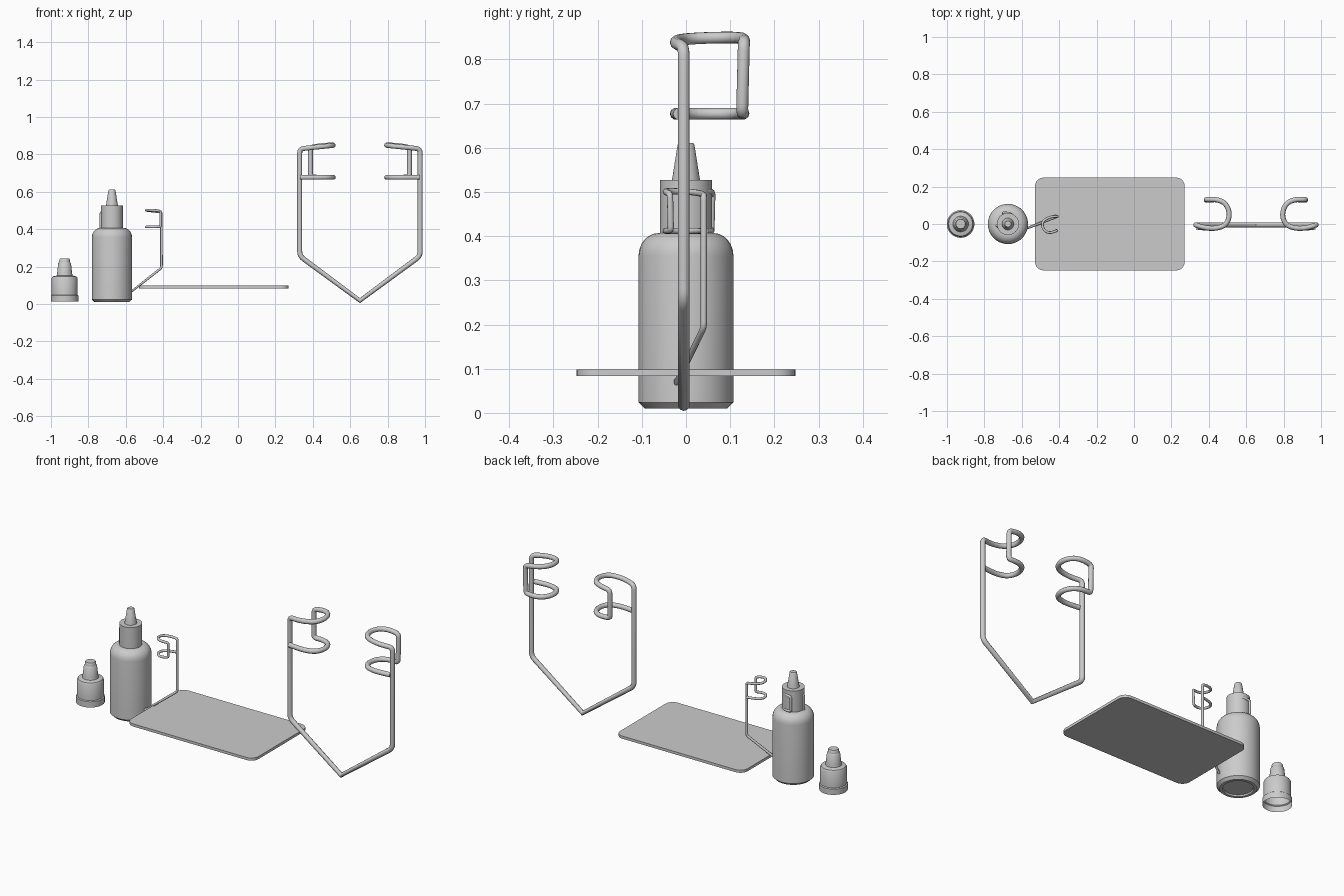
import bpy, bmesh, math
from mathutils import Vector

if "Cube" in bpy.data.objects:
    bpy.data.objects.remove(bpy.data.objects["Cube"])


def smooth(ob, angle=35):
    bpy.ops.object.select_all(action='DESELECT')
    ob.select_set(True)
    bpy.context.view_layer.objects.active = ob
    bpy.ops.object.shade_smooth_by_angle(angle=math.radians(angle))


def add_mesh(name, bm):
    me = bpy.data.meshes.new(name)
    bmesh.ops.recalc_face_normals(bm, faces=bm.faces)
    bm.to_mesh(me)
    bm.free()
    ob = bpy.data.objects.new(name, me)
    bpy.context.collection.objects.link(ob)
    return ob


def lathe(name, profile, x, segs=32):
    bm = bmesh.new()
    vs = [bm.verts.new((r, 0, z)) for r, z in profile]
    es = [bm.edges.new(p) for p in zip(vs, vs[1:])]
    bmesh.ops.spin(bm, geom=vs + es, axis=(0, 0, 1), cent=(0, 0, 0),
                   angle=math.tau, steps=segs, use_duplicate=False)
    bmesh.ops.remove_doubles(bm, verts=bm.verts, dist=1e-5)
    ob = add_mesh(name, bm)
    ob.location.x = x
    smooth(ob)
    return ob


def fillet(pts, cuts, steps=4):
    """Round each interior corner with a quadratic arc."""
    out = [pts[0]]
    for a, b, c, cut in zip(pts, pts[1:], pts[2:], cuts[1:]):
        if cut == 0:
            out.append(b)
            continue
        p = b + (a - b).normalized() * min(cut, (a - b).length * .49)
        q = b + (c - b).normalized() * min(cut, (c - b).length * .49)
        for i in range(steps + 1):
            t = i / steps
            out.append(p * (1 - t) ** 2 + b * 2 * t * (1 - t) + q * t * t)
    return out + [pts[-1]]


# One side of a wire holder: outward, towards the hook side, up, corner rounding
HOOK = [(.27, -.022), (.21, -.024), (.158, -.005), (.138, .05), (.158, .108), (.205, .132)]
TOP_Z = [.835, .841, .846, .849, .850, .847]
HALF = [(.322, -.005, .256, .025), (.322, -.005, .829, .022)]
HALF += [(u, v, z, 1) for (u, v), z in zip(HOOK, TOP_Z)]
HALF += [(.265, .131, .838, .018), (.265, .127, .679, .018)]
HALF += [(u, v, .677, 1) for u, v in reversed(HOOK)]
HALF += [(.318, -.016, .677, 0)]


def wire_frame(name, loc, scale, sides):
    """sides: (angle of the outward direction, hook handedness) for each arm."""
    arms = []
    for ang, hand in sides:
        a = math.radians(ang)
        out = Vector((math.cos(a), math.sin(a), 0))
        side = Vector((-math.sin(a), math.cos(a), 0)) * hand
        arms.append([Vector(loc) + scale * (out * u + side * v + Vector((0, 0, z)))
                     for u, v, z, _ in HALF])
    tip = Vector(loc) + scale * Vector((0, 0, .018))
    tip += scale * Vector((0, -.005, 0))
    cuts = [h[3] * scale for h in HALF]
    pts = fillet(arms[0][::-1] + [tip] + arms[1], cuts[::-1] + [0] + cuts)
    cu = bpy.data.curves.new(name, 'CURVE')
    cu.dimensions = '3D'
    cu.bevel_depth = .0135 * scale
    cu.bevel_resolution = 3
    cu.use_fill_caps = True
    sp = cu.splines.new('POLY')
    sp.points.add(len(pts) - 1)
    for p, co in zip(sp.points, pts):
        p.co = (*co, 1)
    ob = bpy.data.objects.new(name, cu)
    bpy.context.collection.objects.link(ob)
    bpy.ops.object.select_all(action='DESELECT')
    ob.select_set(True)
    bpy.context.view_layer.objects.active = ob
    bpy.ops.object.convert(target='MESH')
    smooth(bpy.context.view_layer.objects.active, 50)


# Wire holders: the large one is symmetric, the small one has its arms twisted apart
wire_frame("large_wire_holder", (.652, 0, 0), 1.0, [(180, -1), (0, 1)])
wire_frame("small_wire_holder", (-.566, -.018, .06), .52, [(176, -1), (19.5, -1)])

# Bottle with rounded shoulder and slightly recessed base
shoulder = [(.062 + .0455 * math.cos(t * math.pi / 12), .355 + .052 * math.sin(t * math.pi / 12))
            for t in range(7)]
lathe("bottle_body", [(0, .02), (.075, .018), (.078, .010), (.093, .010), (.1075, .024)]
      + shoulder + [(0, .409)], -.674)
lathe("bottle_collar", [(.059, .402), (.059, .527), (0, .527)], -.674)
lathe("bottle_nozzle", [(.032, .525), (.019, .607), (.016, .611), (0, .611)], -.674)

# Loose cap, open underneath
lathe("cap", [(.074, .012), (.074, .045), (.069, .049), (.069, .138), (.064, .147),
              (.042, .152), (.040, .165), (.034, .218), (.029, .224), (.028, .238),
              (.025, .242), (0, .242)], -.927)

# Flat plate with rounded corners
bm = bmesh.new()
ring = []
for i, (sx, sy) in enumerate([(1, 1), (-1, 1), (-1, -1), (1, -1)]):
    for k in range(7):
        a = math.pi / 2 * (i + k / 6)
        ring.append(bm.verts.new((-.129 + sx * .355 + .045 * math.cos(a),
                                  sy * .203 + .045 * math.sin(a), .083)))
base = bm.faces.new(ring)
ext = bmesh.ops.extrude_face_region(bm, geom=[base])
bmesh.ops.translate(bm, vec=(0, 0, .015),
                    verts=[g for g in ext["geom"] if isinstance(g, bmesh.types.BMVert)])
smooth(add_mesh("plate", bm))
